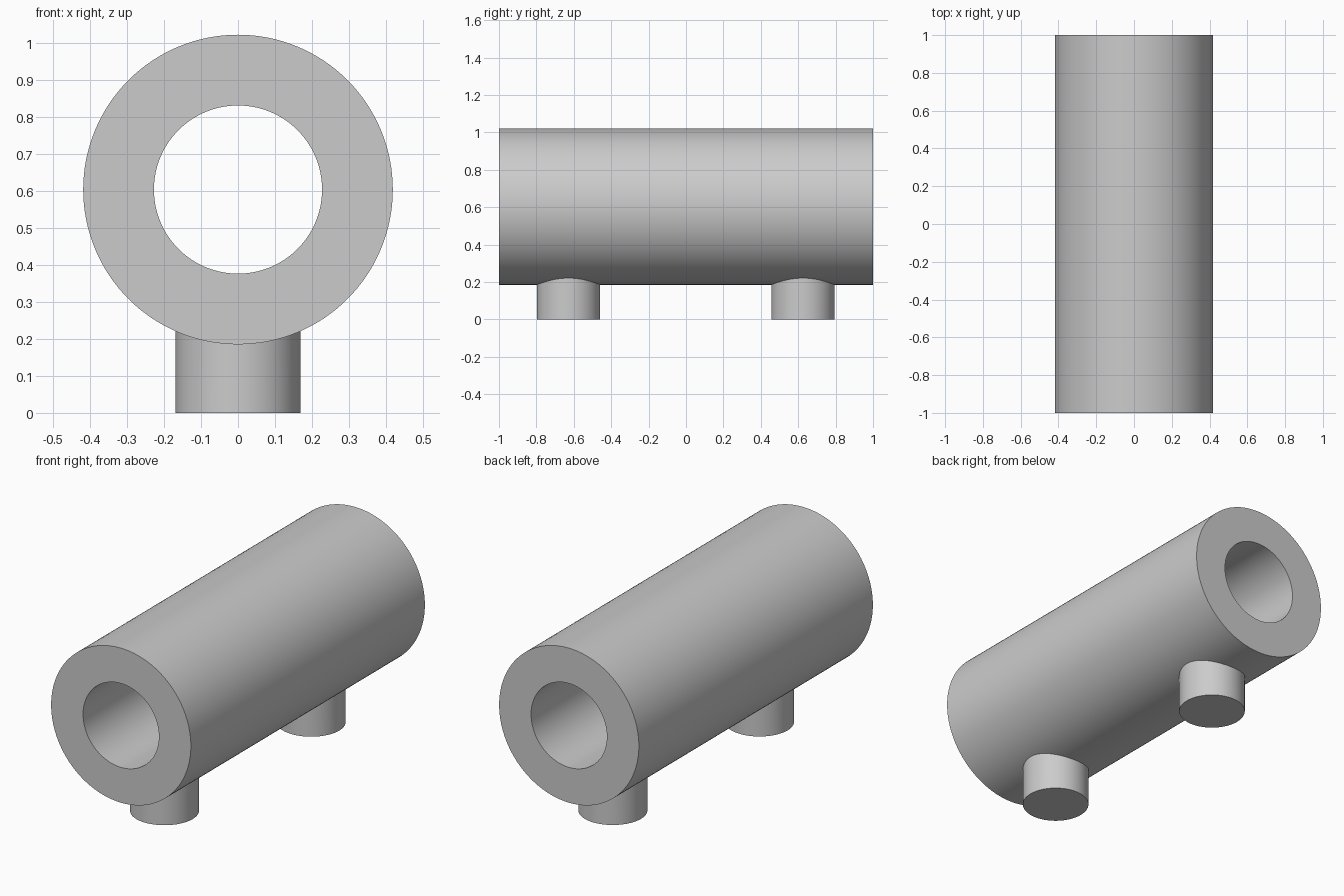
import bpy, bmesh
from math import sin, cos, sqrt, tau, radians

cube = bpy.data.objects.get("Cube")
if cube:
    bpy.data.objects.remove(cube, do_unlink=True)

AXIS_Z, OUTER, BORE, HALF_LENGTH = 0.603, 0.418, 0.227, 1.0
PEG_RADIUS = 0.169

grey = bpy.data.materials.new("plain grey")
grey.use_nodes = True
colour = (0.6, 0.6, 0.6, 1)
grey.diffuse_color = colour
grey.node_tree.nodes["Principled BSDF"].inputs["Base Color"].default_value = colour


def finish(name, bm):
    bmesh.ops.recalc_face_normals(bm, faces=bm.faces)
    mesh = bpy.data.meshes.new(name)
    bm.to_mesh(mesh)
    bm.free()
    mesh.materials.append(grey)
    obj = bpy.data.objects.new(name, mesh)
    bpy.context.collection.objects.link(obj)
    bpy.ops.object.select_all(action='DESELECT')
    obj.select_set(True)
    bpy.context.view_layer.objects.active = obj
    bpy.ops.object.shade_smooth_by_angle(angle=radians(30))
    return obj


# Thick tube: a rectangular wall section swept around the y axis
def build_tube(segments=128):
    bm = bmesh.new()
    section = [(OUTER, -HALF_LENGTH), (OUTER, HALF_LENGTH),
               (BORE, HALF_LENGTH), (BORE, -HALF_LENGTH)]
    rings = []
    for i in range(segments):
        a = tau * i / segments
        rings.append([bm.verts.new((r * cos(a), y, AXIS_Z + r * sin(a)))
                      for r, y in section])
    for i, ring in enumerate(rings):
        following = rings[(i + 1) % segments]
        for j in range(4):
            k = (j + 1) % 4
            bm.faces.new((ring[j], ring[k], following[k], following[j]))
    return finish("tube", bm)


# Round peg whose top is shaped to the underside of the tube
def build_peg(name, y):
    bm = bmesh.new()
    bmesh.ops.create_cone(bm, cap_ends=True, segments=64, radius1=PEG_RADIUS,
                          radius2=PEG_RADIUS, depth=1)
    for v in bm.verts:
        if v.co.z > 0:
            v.co.z = AXIS_Z - sqrt(OUTER ** 2 - v.co.x ** 2) + 0.02
        else:
            v.co.z = 0
        v.co.y += y
    # The top rests inside the tube wall, so it stays open
    top = [f for f in bm.faces if len(f.verts) > 4 and f.calc_center_median().z > 0.1]
    bmesh.ops.delete(bm, geom=top, context='FACES_ONLY')
    return finish(name, bm)


build_tube()
build_peg("front_peg", -0.628)
build_peg("back_peg", 0.625)
